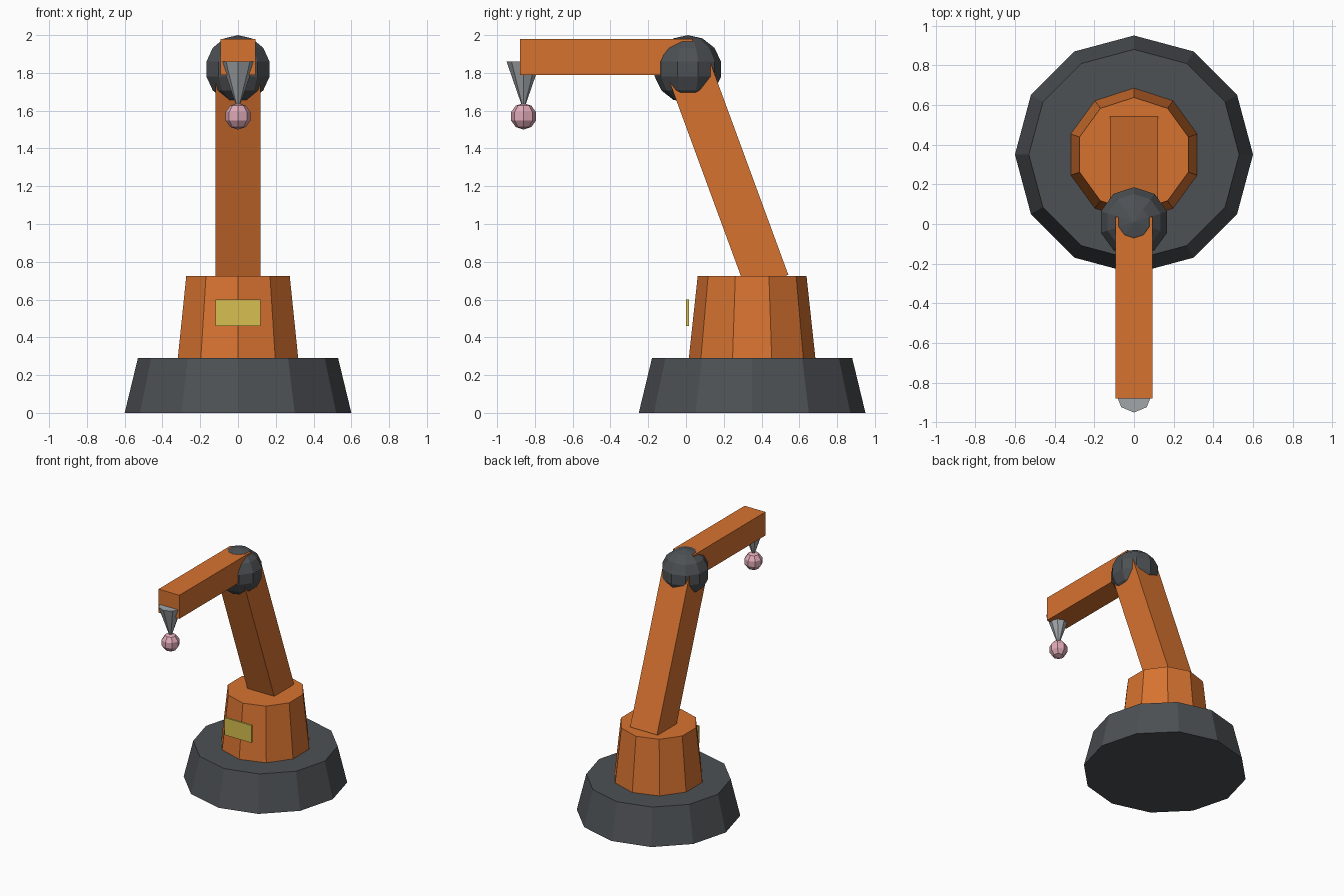
import bpy, bmesh
from math import atan2
from mathutils import Matrix, Vector

if "Cube" in bpy.data.objects:
    bpy.data.objects.remove(bpy.data.objects["Cube"])


def material(name, rgb):
    m = bpy.data.materials.new(name)
    m.diffuse_color = (*rgb, 1)
    m.use_nodes = True
    m.node_tree.nodes["Principled BSDF"].inputs["Base Color"].default_value = m.diffuse_color
    return m


DARK = material("dark_grey", (0.075, 0.082, 0.09))
ORANGE = material("orange", (0.68, 0.17, 0.03))
YELLOW = material("yellow", (0.68, 0.52, 0.08))
STEEL = material("steel", (0.36, 0.38, 0.40))
PINK = material("pink", (0.74, 0.40, 0.47))


def finish(name, bm, mat):
    mesh = bpy.data.meshes.new(name)
    bm.to_mesh(mesh)
    bm.free()
    mesh.materials.append(mat)
    ob = bpy.data.objects.new(name, mesh)
    bpy.context.collection.objects.link(ob)
    return ob


def cone(name, sides, y, z0, z1, r0, r1, mat):
    bm = bmesh.new()
    bmesh.ops.create_cone(bm, cap_ends=True, segments=sides, radius1=r0, radius2=r1,
                          depth=z1 - z0, matrix=Matrix.Translation((0, y, (z0 + z1) / 2)))
    return finish(name, bm, mat)


def ball(name, segs, rings, y, z, r, mat):
    bm = bmesh.new()
    bmesh.ops.create_uvsphere(bm, u_segments=segs, v_segments=rings, radius=r,
                              matrix=Matrix.Translation((0, y, z)))
    return finish(name, bm, mat)


def beam(name, start, end, width, thick, mat):
    # box running between two (y, z) points
    a, b = Vector((0, *start)), Vector((0, *end))
    d = b - a
    bm = bmesh.new()
    bmesh.ops.create_cube(bm, size=1, matrix=Matrix.Translation((a + b) / 2)
                          @ Matrix.Rotation(atan2(-d.y, d.z), 4, 'X')
                          @ Matrix.Diagonal((width, thick, d.length, 1)))
    return finish(name, bm, mat)


# pedestal and rotating turret
cone("base", 12, 0.35, 0.0, 0.29, 0.60, 0.53, DARK)
cone("turret", 10, 0.35, 0.29, 0.725, 0.335, 0.288, ORANGE)
beam("label_plate", (0.008, 0.46), (0.008, 0.60), 0.24, 0.016, YELLOW)

# two arm sections with the elbow between them
beam("lower_arm", (0.43, 0.69), (0.016, 1.817), 0.24, 0.238, ORANGE)
ball("elbow_joint", 10, 7, 0.01, 1.82, 0.18, DARK)
beam("forearm", (0.035, 1.885), (-0.88, 1.885), 0.186, 0.19, ORANGE)

# tool: tapered nozzle with a ball tip
cone("tool_nozzle", 8, -0.86, 1.60, 1.86, 0.0, 0.09, STEEL)
ball("tool_tip", 8, 5, -0.86, 1.57, 0.07, PINK)
